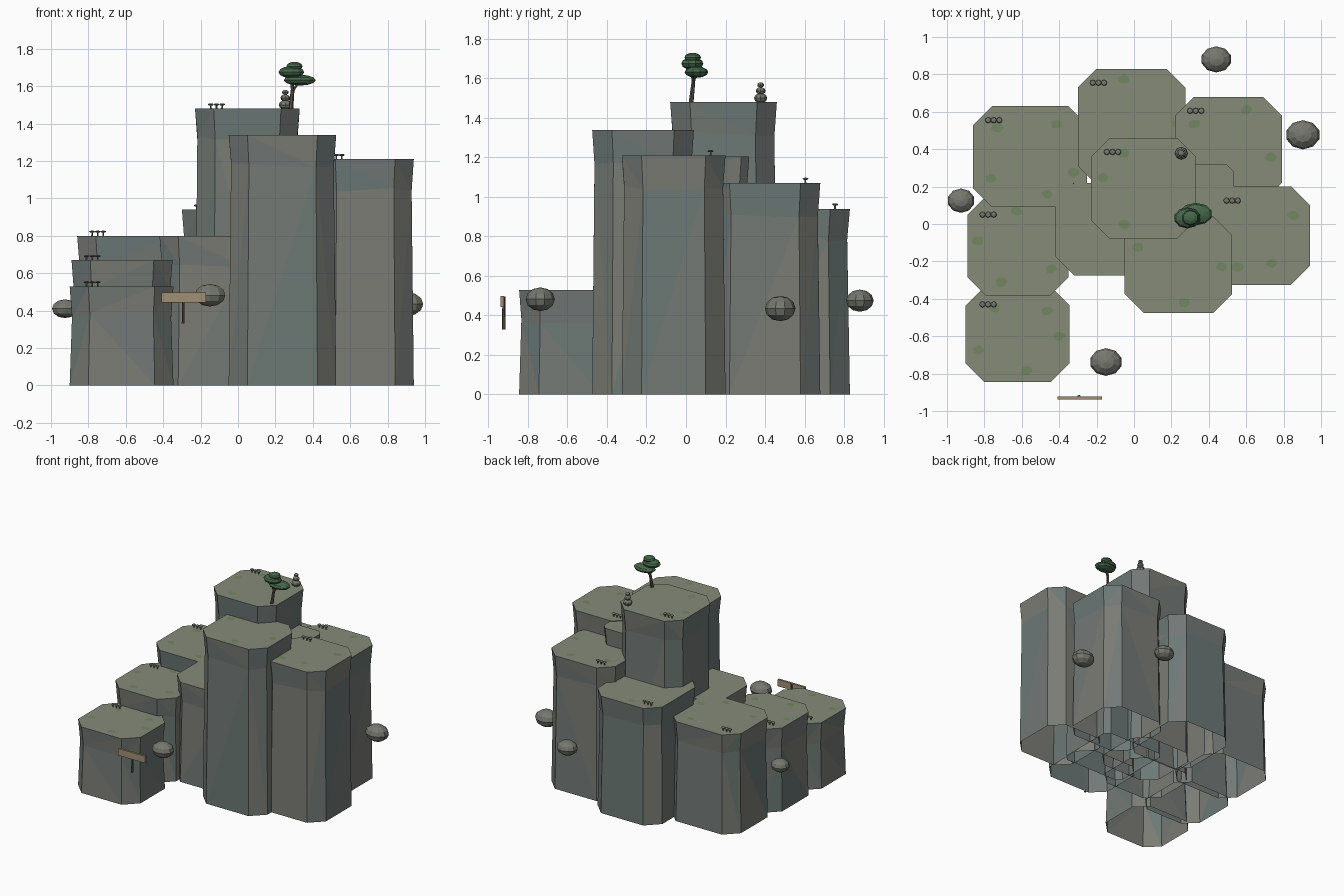
import bpy, bmesh, math, random
from mathutils import Vector, Matrix

if "Cube" in bpy.data.objects:
    bpy.data.objects.remove(bpy.data.objects["Cube"])

random.seed(4)


def material(name, rgb):
    m = bpy.data.materials.new(name)
    m.diffuse_color = (*rgb, 1)
    m.use_nodes = True
    m.node_tree.nodes["Principled BSDF"].inputs["Base Color"].default_value = m.diffuse_color
    return m


ROCKS = [material("rock_a", (.17, .19, .18)), material("rock_b", (.20, .20, .18)),
         material("rock_c", (.15, .19, .18))]
TOP = material("mossy_top", (.24, .26, .19))
MOSS = material("moss", (.17, .24, .12))
STONE = material("stone", (.18, .19, .16))
LEAF = material("leaf", (.06, .14, .07))
BARK = material("bark", (.10, .08, .06))
WOOD = material("wood", (.35, .28, .18))


def finish(bm, name, mats):
    bmesh.ops.recalc_face_normals(bm, faces=bm.faces)
    me = bpy.data.meshes.new(name)
    bm.to_mesh(me)
    bm.free()
    for m in mats:
        me.materials.append(m)
    ob = bpy.data.objects.new(name, me)
    bpy.context.collection.objects.link(ob)
    return ob


def column(name, x0, x1, y0, y1, h, c=.10):
    # Chamfered rock pillar, pinched below the rim, open underneath
    cx, cy, a, b = (x0 + x1) / 2, (y0 + y1) / 2, (x1 - x0) / 2, (y1 - y0) / 2
    outline = [(a, c - b), (a, b - c), (a - c, b), (c - a, b),
               (-a, b - c), (-a, c - b), (c - a, -b), (a - c, -b)]
    bm = bmesh.new()
    rings = []
    for z, s in ((0, 1), (h - .16, .955), (h, 1)):
        rings.append([bm.verts.new((cx + x * s, cy + y * s,
                      z + (random.uniform(-.015, .015) if s < 1 else 0)))
                      for x, y in outline])
    for lo, hi in zip(rings, rings[1:]):
        for i in range(8):
            j = (i + 1) % 8
            p, q, r, t = lo[i], lo[j], hi[j], hi[i]
            tris = ((p, q, r), (p, r, t)) if random.random() < .5 else ((p, q, t), (q, r, t))
            for tri in tris:
                bm.faces.new(tri).material_index = random.randrange(3)
    mid = bm.verts.new((cx, cy, h))
    for i in range(8):
        bm.faces.new((rings[-1][i], rings[-1][(i + 1) % 8], mid)).material_index = 3
    return finish(bm, name, ROCKS + [TOP])


def blob(name, loc, size, mat, seg=10, rings=6):
    # Flat-shaded ellipsoid
    bm = bmesh.new()
    bmesh.ops.create_uvsphere(bm, u_segments=seg, v_segments=rings, radius=1,
                              matrix=Matrix.Translation(loc) @ Matrix.Diagonal((*size, 1)))
    return finish(bm, name, [mat])


def stick(name, p, q, r0, r1, mat, seg=6):
    # Tapered rod between two points
    p, q = Vector(p), Vector(q)
    d = q - p
    bm = bmesh.new()
    bmesh.ops.create_cone(bm, cap_ends=True, segments=seg, radius1=r0, radius2=r1, depth=d.length,
                          matrix=Matrix.Translation((p + q) / 2) @ d.to_track_quat('Z', 'Y').to_matrix().to_4x4())
    return finish(bm, name, [mat])


def box(name, loc, size, mat):
    bm = bmesh.new()
    bmesh.ops.create_cube(bm, size=1, matrix=Matrix.Translation(loc) @ Matrix.Diagonal((*size, 1)))
    return finish(bm, name, [mat])


def moss_patch(name, x, y, z):
    # Thin ragged disc
    bm = bmesh.new()
    rim = []
    for i in range(9):
        r, t = random.uniform(.024, .033), i * math.tau / 9
        rim.append(bm.verts.new((x + r * 1.1 * math.cos(t), y + r * .85 * math.sin(t), z + .004)))
    bm.faces.new(rim)
    return finish(bm, name, [MOSS])


# Pillars: extents, height, mushroom spot, moss spots
PILLARS = {
    "step_1": ((-.90, -.345, -.845, -.335, .53), (-.78, -.43),
               [(-.745, -.45), (-.465, -.465), (-.4, -.6), (-.83, -.675), (-.575, -.785)]),
    "step_2": ((-.89, -.35, -.385, .15, .67), (-.78, .05),
               [(-.835, -.09), (-.625, .07), (-.71, -.31), (-.445, -.24)]),
    "step_3": ((-.86, -.25, .09, .63, .80), (-.75, .555),
               [(-.73, .515), (-.415, .535), (-.765, .245), (-.465, .16), (-.325, .275)]),
    "inner_low": ((-.42, .14, -.275, .22, .80), None, []),
    "back": ((-.30, .275, .21, .83, .94), (-.19, .755), [(-.055, .775), (.235, .535)]),
    "back_right": ((.22, .79, .12, .68, 1.07), (.33, .605), [(.32, .535), (.6, .61), (.73, .36)]),
    "right": ((.42, .94, -.325, .20, 1.21), (.525, .125), [(.85, .045), (.735, -.21), (.555, -.23)]),
    "inner_high": ((-.02, .535, -.20, .32, 1.205), None, []),
    "front": ((-.05, .525, -.475, .04, 1.34), None, [(.02, -.125), (.47, -.23), (.27, -.42)]),
    "summit": ((-.23, .33, -.08, .46, 1.48), (-.115, .385), [(-.055, .375), (-.17, .25), (-.05, 0)]),
}
for name, (ext, shroom, patches) in PILLARS.items():
    h = ext[4]
    column(name + "_pillar", *ext, c=.04 if name == "inner_high" else .10)
    for i, (x, y) in enumerate(patches):
        moss_patch(f"{name}_moss_{i}", x, y, h)
    if shroom:
        for i in (-1, 0, 1):
            x, y = shroom[0] + i * .03, shroom[1]
            stick(f"{name}_sprout_stem_{i + 1}", (x, y, h), (x, y, h + .022), .005, .004, STONE, 5)
            blob(f"{name}_sprout_cap_{i + 1}", (x, y, h + .022), (.016, .016, .006), STONE, 8, 4)

# Floating boulders
for i, (loc, s) in enumerate([((-.925, .125, .41), (.073, .065, .05)),
                              ((-.15, -.738, .482), (.087, .074, .06)),
                              ((.44, .88, .475), (.082, .07, .056)),
                              ((.903, .477, .435), (.092, .078, .064))]):
    blob(f"boulder_{i}", loc, s, STONE)

# Signpost
box("sign_board", (-.29, -.93, .47), (.24, .016, .055), WOOD)
stick("sign_post", (-.293, -.922, .33), (-.293, -.922, .495), .009, .008, BARK)

# Leaning pine
stick("pine_trunk", (.282, .025, 1.47), (.292, .037, 1.58), .013, .010, BARK)
stick("pine_upper_trunk", (.292, .037, 1.575), (.285, .03, 1.69), .010, .006, BARK)
stick("pine_branch", (.291, .036, 1.57), (.33, .052, 1.63), .007, .005, BARK)
for i, (loc, s) in enumerate([((.33, .053, 1.632), (.09, .06, .029)),
                              ((.285, .032, 1.675), (.072, .056, .032)),
                              ((.302, .034, 1.706), (.046, .042, .024))]):
    blob(f"pine_foliage_{i}", loc, s, LEAF)

# Stacked stone cairn
for i, (z, r) in enumerate(((1.50, .035), (1.537, .026), (1.567, .018))):
    blob(f"cairn_stone_{i}", (.253, .378, z), (r, r * .95, r * .72), STONE, 8, 6)
